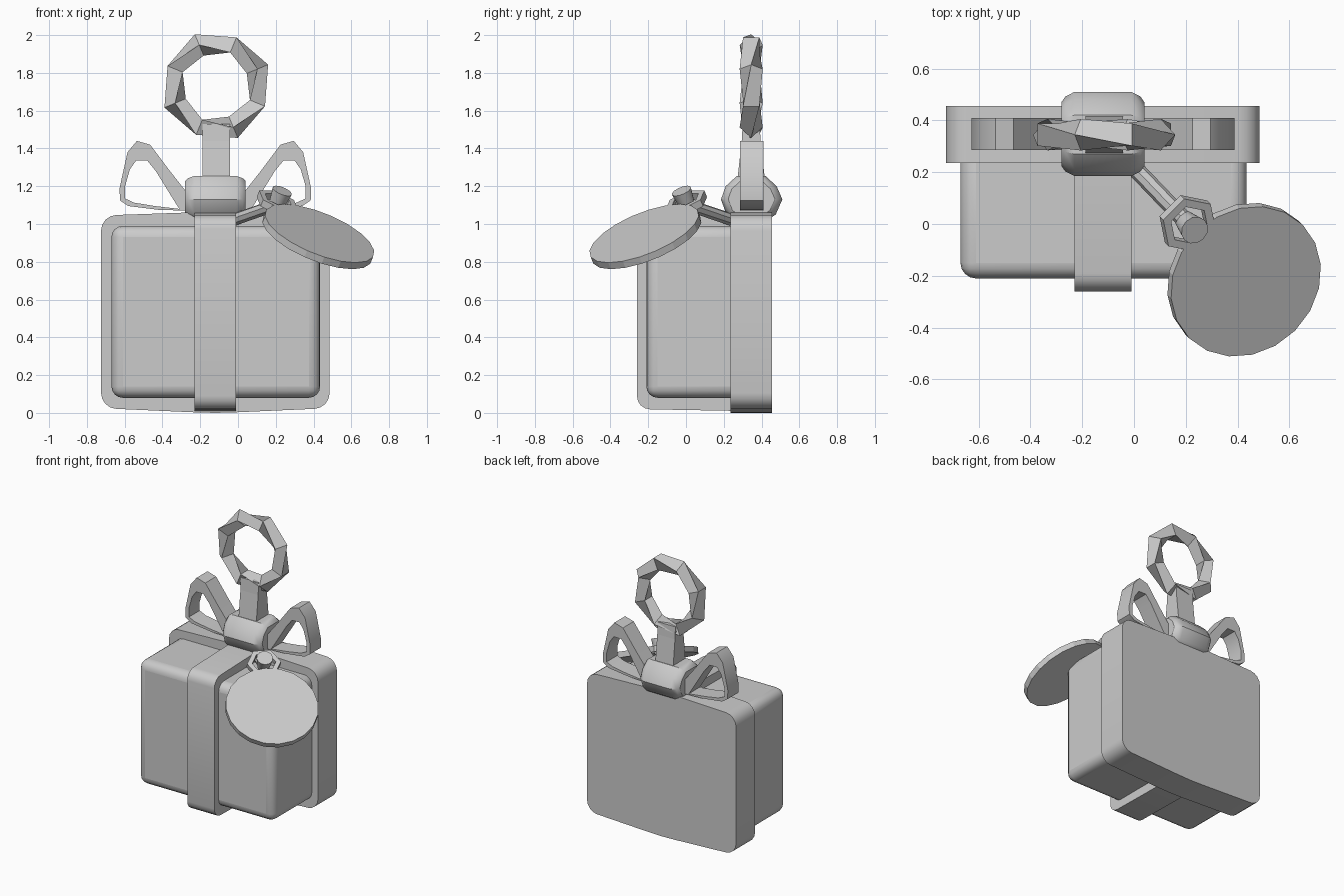
import bpy, bmesh, math
from mathutils import Vector

if "Cube" in bpy.data.objects:
    bpy.data.objects.remove(bpy.data.objects["Cube"])

CX, CY = -0.12, 0.345          # axis of the ribbon, knot and ring


def finish(name, bm, bevel=0, segs=4, smooth=False):
    bmesh.ops.recalc_face_normals(bm, faces=bm.faces)
    me = bpy.data.meshes.new(name)
    bm.to_mesh(me)
    bm.free()
    ob = bpy.data.objects.new(name, me)
    bpy.context.collection.objects.link(ob)
    if bevel:
        m = ob.modifiers.new("bevel", 'BEVEL')
        m.width, m.segments, m.limit_method = bevel, segs, 'ANGLE'
        m.angle_limit = math.radians(50)
    if smooth:
        bpy.ops.object.select_all(action='DESELECT')
        bpy.context.view_layer.objects.active = ob
        ob.select_set(True)
        bpy.ops.object.shade_smooth_by_angle(angle=math.radians(35))
    return ob


def loft(name, loops, caps=True, closed=False, **kw):
    """Bridge equal-length vertex loops into a surface."""
    bm = bmesh.new()
    rows = [[bm.verts.new(p) for p in l] for l in loops]
    n = len(rows[0])
    pairs = list(zip(rows, rows[1:])) + ([(rows[-1], rows[0])] if closed else [])
    for a, b in pairs:
        for i in range(n):
            j = (i + 1) % n
            bm.faces.new((a[i], a[j], b[j], b[i]))
    if caps and not closed:
        bm.faces.new(rows[0])
        bm.faces.new(rows[-1])
    return finish(name, bm, **kw)


def rounded(pts, r, k=4):
    """Round the corners of a 2D outline; pts are (a, b, round?)."""
    out = []
    for i, (a, b, c) in enumerate(pts):
        p = Vector((a, b))
        if not c:
            out.append(p)
            continue
        d0 = (Vector(pts[i - 1][:2]) - p).normalized() * r
        d1 = (Vector(pts[(i + 1) % len(pts)][:2]) - p).normalized() * r
        for s in range(k + 1):
            t = s / k * math.pi / 2
            out.append(p + d0 * (1 - math.sin(t)) + d1 * (1 - math.cos(t)))
    return out


def box(name, lo, hi, bevel):
    x0, y0, z0 = lo
    x1, y1, z1 = hi
    sq = [(x0, z0), (x1, z0), (x1, z1), (x0, z1)]
    return loft(name, [[(x, y, z) for x, z in sq] for y in (y0, y1)],
                bevel=bevel, smooth=True)


# gift body
box("gift_body", (-0.67, -0.21, 0.08), (0.435, 0.30, 0.99), 0.06)

# lid: gently bulged rounded outline
lid = rounded([(-0.725, 0.025, 1), (-0.23, 0.003, 0), (CX, 0, 0), (-0.01, 0.003, 0),
               (0.485, 0.025, 1), (0.485, 1.045, 1), (-0.01, 1.062, 0),
               (CX, 1.066, 0), (-0.23, 1.062, 0), (-0.725, 1.045, 1)], 0.08)
loft("gift_lid", [[(x, y, z) for x, z in lid] for y in (0.235, 0.455)], smooth=True)

# ribbon band around front, top and bottom
band = rounded([(-0.26, 0.02, 1), (0.30, 0.01, 0), (0.30, 1.06, 0), (-0.26, 1.045, 1)], 0.07)
loft("ribbon_band", [[(x, y, z) for y, z in band] for x in (-0.23, -0.01)], smooth=True)

# knot: barrel across x
prof = [(0.185, 1.13), (0.215, 1.05), (0.26, 1.02), (0.43, 1.02), (0.475, 1.05),
        (0.51, 1.13), (0.48, 1.2), (0.42, 1.255), (0.27, 1.255), (0.21, 1.2)]
knot = []
for dx, s in ((-0.16, 0.76), (-0.145, 0.89), (-0.11, 1), (0.11, 1), (0.145, 0.89), (0.16, 0.76)):
    knot.append([(CX + dx, CY + (y - CY) * s, 1.14 + (z - 1.14) * s) for y, z in prof])
loft("ribbon_knot", knot, smooth=True)

# bow loops: mirrored pierced outlines
outer = [(0.13, 1.07), (0.30, 1.075), (0.46, 1.095), (0.505, 1.125), (0.507, 1.19),
         (0.465, 1.38), (0.415, 1.44), (0.345, 1.42), (0.24, 1.28), (0.13, 1.14)]
inner = [(0.19, 1.08), (0.32, 1.095), (0.43, 1.113), (0.478, 1.135), (0.478, 1.2),
         (0.452, 1.29), (0.42, 1.335), (0.36, 1.335), (0.315, 1.28), (0.21, 1.11)]
for side, s in (("left", -1), ("right", 1)):
    rings = [(outer, 0.285), (outer, 0.41), (inner, 0.41), (inner, 0.285)]
    loft("bow_loop_" + side, [[(CX + s * x, y, z) for x, z in o] for o, y in rings],
         closed=True, smooth=True)

# hanger post, tapering upward
post = []
for z, hx, hy in ((1.18, 0.072, 0.08), (1.26, 0.072, 0.07), (1.44, 0.072, 0.05), (1.53, 0.072, 0.045)):
    post.append([(CX + 0.005 + a * hx, CY + b * hy, z)
                 for a, b in ((-1, -1), (1, -1), (1, 1), (-1, 1))])
loft("hanger_post", post)

# faceted hanger ring: square section twisting an eighth turn per segment
ring = []
for i in range(8):
    t = math.radians(22.5 + 45 * i)
    loop = []
    for k in range(4):
        a = math.radians(90 * k + 45 * i)
        r = 0.236 + 0.061 * math.cos(a)
        loop.append((CX + 0.005 + r * math.cos(t), CY + 0.061 * math.sin(a), 1.73 + r * math.sin(t)))
    ring.append(loop)
loft("hanger_ring", ring, closed=True)

# tag frame: n = face normal, u = up the slope, w = across
n = Vector((0.354, -0.354, 0.866)).normalized()
u = Vector((-0.612, 0.612, 0.5)).normalized()
w = n.cross(u)
C = Vector((0.425, -0.215, 0.933))


def disc(c, r, h, sides, turn=0):
    return [c + n * h + (u * math.cos(a) + w * math.sin(a)) * r
            for a in (2 * math.pi * (i + turn) / sides for i in range(sides))]


# round tag, hexagonal eyelet and peg
loft("tag_disc", [disc(C, 0.31, h, 20) for h in (-0.02, 0.02)])
E = C + u * 0.355
loft("tag_eyelet", [disc(E, r, h, 6, 0.5) for r, h in
                    ((0.115, -0.02), (0.115, 0.02), (0.08, 0.02), (0.08, -0.02))], closed=True)
loft("tag_peg", [disc(E, r, h, 12) for r, h in ((0.04, -0.03), (0.055, 0.075))], smooth=True)

# cord from knot to tag
a, b = Vector((-0.03, 0.25, 1.02)), E - n * 0.01
d = (b - a).normalized()
p = d.cross(Vector((0, 0, 1))).normalized()
q = d.cross(p)
loft("tag_cord", [[e + (p * math.cos(t) + q * math.sin(t)) * 0.033
                   for t in (math.pi * i / 4 for i in range(8))] for e in (a, b)], smooth=True)
